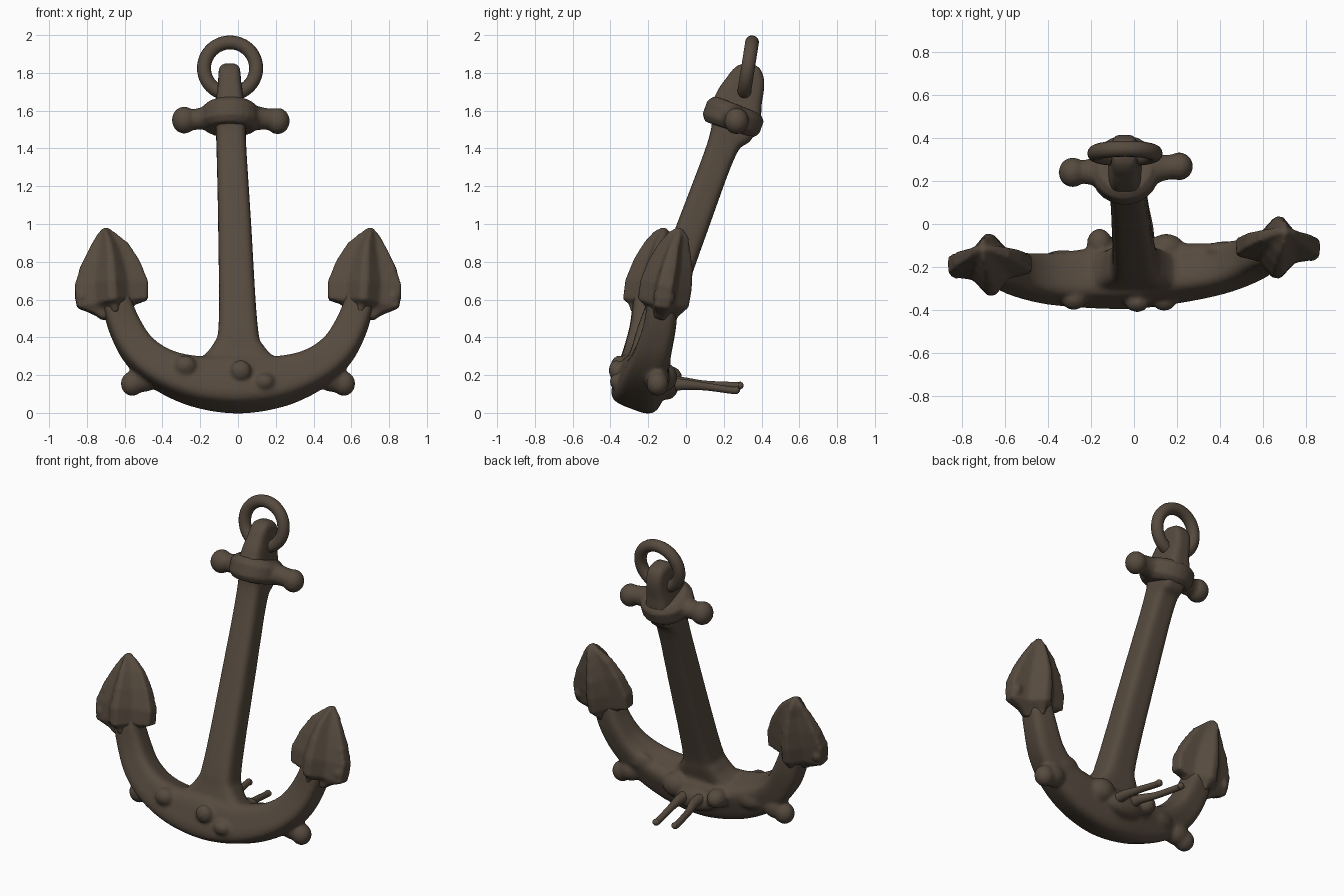
import bpy, bmesh, math
from mathutils import Vector, Matrix

if "Cube" in bpy.data.objects:
    bpy.data.objects.remove(bpy.data.objects["Cube"])

mat = bpy.data.materials.new("dark_brown_iron")
mat.diffuse_color = (0.093, 0.069, 0.049, 1)
mat.use_nodes = True
mat.node_tree.nodes["Principled BSDF"].inputs["Base Color"].default_value = mat.diffuse_color

LEAN = math.radians(-20.5)                      # the whole anchor leans back
N = Vector((0, -math.cos(LEAN), -math.sin(LEAN)))  # normal of the anchor plane


def squircle(n, power):
    pts = []
    for i in range(n):
        a = 2 * math.pi * (i + 0.5) / n
        c, s = math.cos(a), math.sin(a)
        pts.append((math.copysign(abs(c) ** power, c), math.copysign(abs(s) ** power, s)))
    return pts


BOXY = squircle(24, 0.5)
ROUND = squircle(24, 1.0)
# four-ridged section of the flukes
STAR = [(1, .28), (.45, .44), (.1, 1), (-.1, 1), (-.45, .44), (-1, .28),
        (-1, -.28), (-.45, -.44), (-.1, -1), (.1, -1), (.45, -.44), (1, -.28)]


def spline(rows, steps=5):
    """Catmull-Rom through rows of numbers."""
    out = []
    for i in range(len(rows) - 1):
        p0, p1, p2, p3 = rows[max(i - 1, 0)], rows[i], rows[i + 1], rows[min(i + 2, len(rows) - 1)]
        for k in range(steps):
            t = k / steps
            out.append([0.5 * (2 * b + (c - a) * t + (2 * a - 5 * b + 4 * c - d) * t * t
                               + (3 * b - a - 3 * c + d) * t ** 3)
                        for a, b, c, d in zip(p0, p1, p2, p3)])
    return out + [list(rows[-1])]


def loft(bm, rows, profile, ref=N):
    """Rows are x, y, z, width, depth; sections stay square to the path."""
    rings = []
    for i, r in enumerate(rows):
        a, b = rows[max(i - 1, 0)], rows[min(i + 1, len(rows) - 1)]
        t = (Vector(b[:3]) - Vector(a[:3])).normalized()
        w = t.cross(ref).normalized()
        d = w.cross(t)
        c = Vector(r[:3])
        rings.append([bm.verts.new(c + w * u * r[3] / 2 + d * v * r[4] / 2) for u, v in profile])
    n = len(profile)
    for p, q in zip(rings, rings[1:]):
        for i in range(n):
            bm.faces.new((p[i], p[(i + 1) % n], q[(i + 1) % n], q[i]))
    bm.faces.new(rings[0])
    bm.faces.new(rings[-1])


def blob(bm, loc, size):
    bmesh.ops.create_uvsphere(bm, u_segments=16, v_segments=10, radius=1,
                              matrix=Matrix.Translation(loc) @ Matrix.Diagonal((*size, 1)))


def finish(name, bm, voxel=0.0, smooth=4):
    bmesh.ops.recalc_face_normals(bm, faces=bm.faces)
    for f in bm.faces:
        f.smooth = True
    me = bpy.data.meshes.new(name)
    bm.to_mesh(me)
    bm.free()
    me.materials.append(mat)
    ob = bpy.data.objects.new(name, me)
    bpy.context.collection.objects.link(ob)
    if voxel:                                   # fuse pieces into one worn casting
        m = ob.modifiers.new("fuse", 'REMESH')
        m.mode, m.voxel_size, m.use_smooth_shade = 'VOXEL', voxel, True
        s = ob.modifiers.new("wear", 'SMOOTH')
        s.factor, s.iterations = 0.5, smooth
    return ob


# curved arms, shank and the lumps on them
bm = bmesh.new()
half = [(.655, -.16, .62, .15, .155), (.60, -.175, .46, .17, .17), (.52, -.205, .325, .185, .19),
        (.39, -.23, .225, .205, .22), (.21, -.24, .165, .245, .25)]
left = [(-x, y - .06 * x, z, w, d) for x, y, z, w, d in half]
right = [(x, y + .06 * x, z, w, d) for x, y, z, w, d in half]
loft(bm, spline(left + [(0, -.24, .152, .28, .275)] + right[::-1]), BOXY)
loft(bm, spline([(0, -.235, .22, .58, .20), (0, -.215, .27, .42, .19), (0, -.19, .35, .27, .185),
                 (0, -.155, .47, .205, .18), (-.018, .04, 1.0, .175, .165),
                 (-.035, .19, 1.4, .158, .165), (-.038, .24, 1.5, .16, .24),
                 (-.04, .27, 1.58, .16, .26)]), BOXY)
for side, y in ((-1, -.21), (1, -.15)):         # knobs under the arms
    blob(bm, (side * .56, y, .155), (.062, .06, .066))
    blob(bm, (side * .50, y, .18), (.08, .065, .07))
for loc, size in (((.015, -.37, .225), (.055, .04, .055)),    # front boss
                  ((.14, -.36, .165), (.055, .045, .045)),
                  ((-.28, -.35, .25), (.06, .05, .055)),
                  ((-.16, -.09, .19), (.06, .07, .06)),        # crust behind the crown
                  ((.15, -.11, .19), (.085, .065, .075)),
                  ((0, -.10, .14), (.14, .06, .07)),
                  ((.30, -.14, .22), (.12, .045, .06)),
                  ((.42, -.12, .27), (.09, .04, .06)),
                  ((-.33, -.17, .2), (.10, .05, .06))):
    blob(bm, loc, size)
finish("arms_and_shank", bm, 0.012, 5)

# flukes, x = side of the anchor
for name, side, y in (("left_fluke", -1, -.205), ("right_fluke", 1, -.125)):
    bm = bmesh.new()
    rows = [(.645, -.015, .51, .15, .16), (.655, 0, .55, .22, .20), (.665, .005, .58, .38, .27),
            (.67, .02, .68, .39, .275), (.675, .045, .79, .31, .235), (.685, .065, .88, .21, .17),
            (.70, .085, .945, .10, .11), (.702, .09, .98, .03, .04)]
    loft(bm, [(side * x, y + dy, z, w, d) for x, dy, z, w, d in rows], STAR)
    # worn lumps on the outer edge
    blob(bm, (side * .825, y + .01, .615), (.04, .06, .05))
    blob(bm, (side * .815, y + .03, .74), (.03, .045, .045))
    finish(name, bm, 0.011, 3)

# stock: collar, cross bar and end knobs
bm = bmesh.new()
loft(bm, [(-.042, .228, 1.50, .26, .27), (-.042, .238, 1.53, .32, .32),
          (-.042, .263, 1.60, .32, .32), (-.042, .275, 1.63, .25, .26)], ROUND)
loft(bm, [(-.31, .24, 1.55, .11, .11), (-.23, .242, 1.553, .11, .11), (-.14, .245, 1.565, .13, .16),
          (.05, .255, 1.565, .14, .17), (.14, .262, 1.557, .115, .12), (.23, .27, 1.55, .11, .11)], ROUND)
blob(bm, (-.285, .24, 1.55), (.066, .07, .072))
blob(bm, (.21, .268, 1.545), (.065, .066, .07))
finish("stock", bm, 0.01, 5)

# rounded head that carries the ring
bm = bmesh.new()
loft(bm, spline([(-.042, .26, 1.58, .17, .28), (-.043, .282, 1.66, .145, .25), (-.044, .31, 1.73, .125, .215),
                 (-.045, .328, 1.785, .118, .18), (-.045, .34, 1.825, .105, .125),
                 (-.045, .345, 1.845, .06, .06)]), BOXY)
finish("shank_head", bm, 0.01)

# ring
bm = bmesh.new()
path, seg = [], 48
tilt = Matrix.Rotation(math.radians(-9), 3, 'X')
for i in range(seg):
    a = 2 * math.pi * i / seg
    radial = tilt @ Vector((math.cos(a), 0, math.sin(a)))
    axis = tilt @ Vector((0, 1, 0))
    c = Vector((-.042, .328, 1.825)) + radial * .138
    path.append([bm.verts.new(c + (radial * math.cos(b) + axis * math.sin(b)) * .037)
                 for b in (2 * math.pi * k / 14 for k in range(14))])
for i in range(seg):
    p, q = path[i], path[(i + 1) % seg]
    for k in range(14):
        bm.faces.new((p[k], p[(k + 1) % 14], q[(k + 1) % 14], q[k]))
finish("ring", bm)

# two thin rods sticking out behind the crown
for name, x0, x1, y1, z0, z1 in (("rod_right", .06, .03, .28, .15, .12),
                                 ("rod_left", -.05, -.12, .30, .16, .145)):
    bm = bmesh.new()
    xm = (x0 + x1) / 2
    loft(bm, spline([(x0, -.14, z0, .08, .08), (x0, -.02, z0, .06, .06), (xm, .1, z0 - .01, .042, .042),
                     (x1, y1 - .04, z1, .04, .038), (x1, y1 - .01, z1, .042, .04),
                     (x1, y1 + .005, z1, .014, .014)]), ROUND, Vector((0, 0, 1)))
    finish(name, bm)
